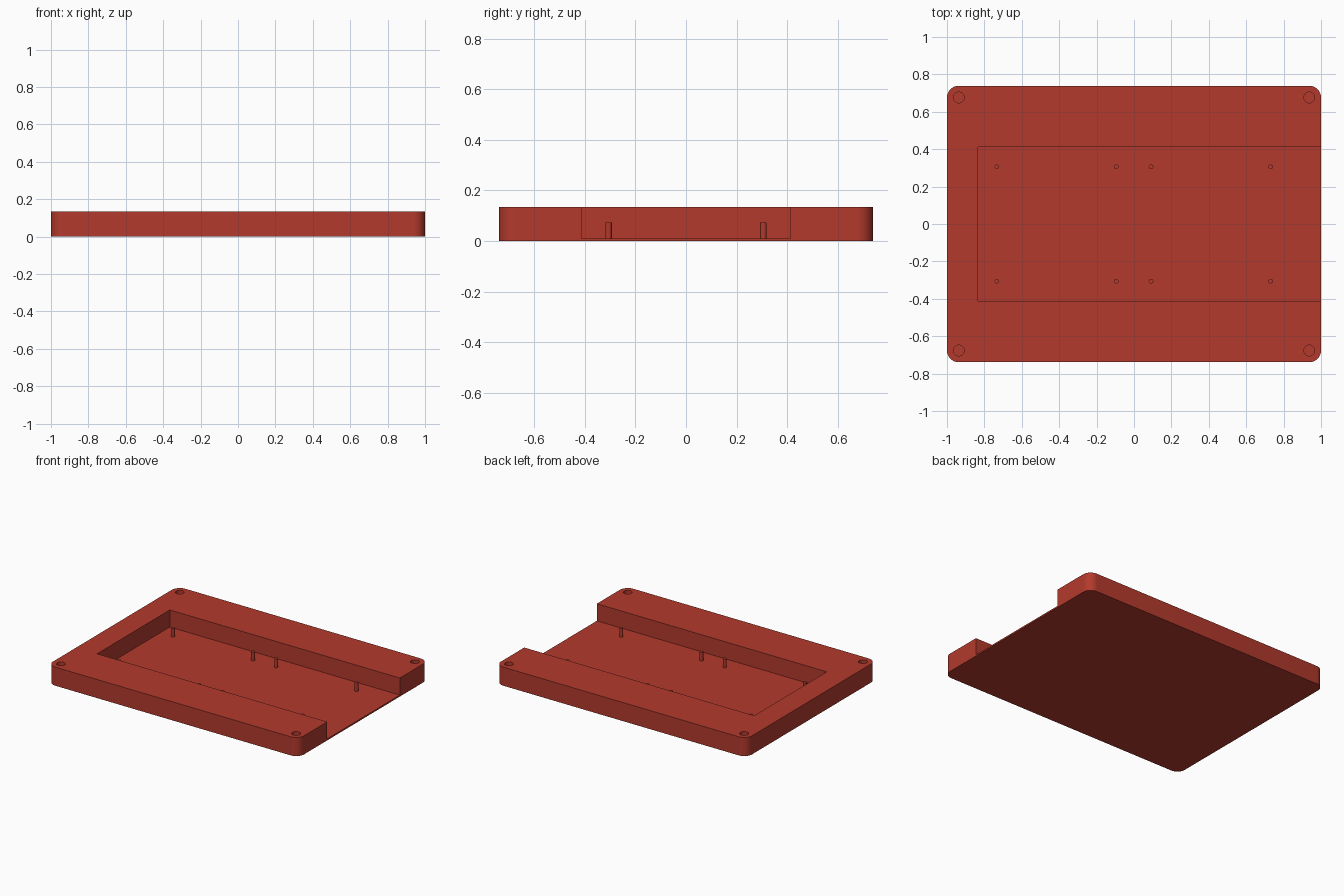
import bpy, bmesh, math

if "Cube" in bpy.data.objects:
    bpy.data.objects.remove(bpy.data.objects["Cube"])

HX, HY, H, R = 1.0, 0.739, 0.134, 0.063   # half sizes, height, corner radius
FLOOR = 0.011                             # floor thickness

red = bpy.data.materials.new("brick red")
red.diffuse_color = (0.45, 0.042, 0.026, 1)
red.use_nodes = True
red.node_tree.nodes["Principled BSDF"].inputs["Base Color"].default_value = red.diffuse_color


def prism(name, outline, z0, z1):
    """Extrude a closed 2D outline from z0 to z1."""
    bm = bmesh.new()
    face = bm.faces.new([bm.verts.new((x, y, z0)) for x, y in outline])
    top = bmesh.ops.extrude_face_region(bm, geom=[face])["geom"]
    bmesh.ops.translate(bm, vec=(0, 0, z1 - z0),
                        verts=[v for v in top if isinstance(v, bmesh.types.BMVert)])
    bmesh.ops.recalc_face_normals(bm, faces=bm.faces)
    mesh = bpy.data.meshes.new(name)
    bm.to_mesh(mesh)
    bm.free()
    mesh.materials.append(red)
    ob = bpy.data.objects.new(name, mesh)
    bpy.context.collection.objects.link(ob)
    return ob


def circle(cx, cy, r, n):
    return [(cx + r * math.cos(2 * math.pi * i / n),
             cy + r * math.sin(2 * math.pi * i / n)) for i in range(n)]


def smooth(ob):
    bpy.ops.object.select_all(action='DESELECT')
    ob.select_set(True)
    bpy.context.view_layer.objects.active = ob
    bpy.ops.object.shade_smooth_by_angle(angle=math.radians(30))


# Tray body with rounded corners
outline = []
for k, (sx, sy) in enumerate([(1, 1), (-1, 1), (-1, -1), (1, -1)]):
    for i in range(13):
        a = math.pi / 2 * (k + i / 12)
        outline.append((sx * (HX - R) + R * math.cos(a),
                        sy * (HY - R) + R * math.sin(a)))
tray = prism("tray", outline, 0, H)

# Pocket open to the right, and blind corner holes
cutters = [prism("pocket_cutter",
                 [(-0.833, -0.413), (1.1, -0.413), (1.1, 0.413), (-0.833, 0.413)],
                 FLOOR, H + 0.1)]
for sx in (-1, 1):
    for sy in (-1, 1):
        cutters.append(prism("hole_cutter",
                             circle(sx * (HX - R), sy * (HY - R), 0.029, 32),
                             FLOOR, H + 0.1))
for c in cutters:
    c.hide_render = True
    c.hide_set(True)
    mod = tray.modifiers.new("cut", 'BOOLEAN')
    mod.operation = 'DIFFERENCE'
    mod.solver = 'EXACT'
    mod.object = c
bpy.context.view_layer.objects.active = tray
for m in list(tray.modifiers):
    bpy.ops.object.modifier_apply(modifier=m.name)
for c in cutters:
    bpy.data.objects.remove(c)
smooth(tray)

# Two groups of four mounting pegs
for x in (-0.733, -0.094, 0.091, 0.73):
    for y in (-0.306, 0.306):
        smooth(prism("mounting_peg", circle(x, y, 0.0125, 24), FLOOR - 0.003, 0.074))
